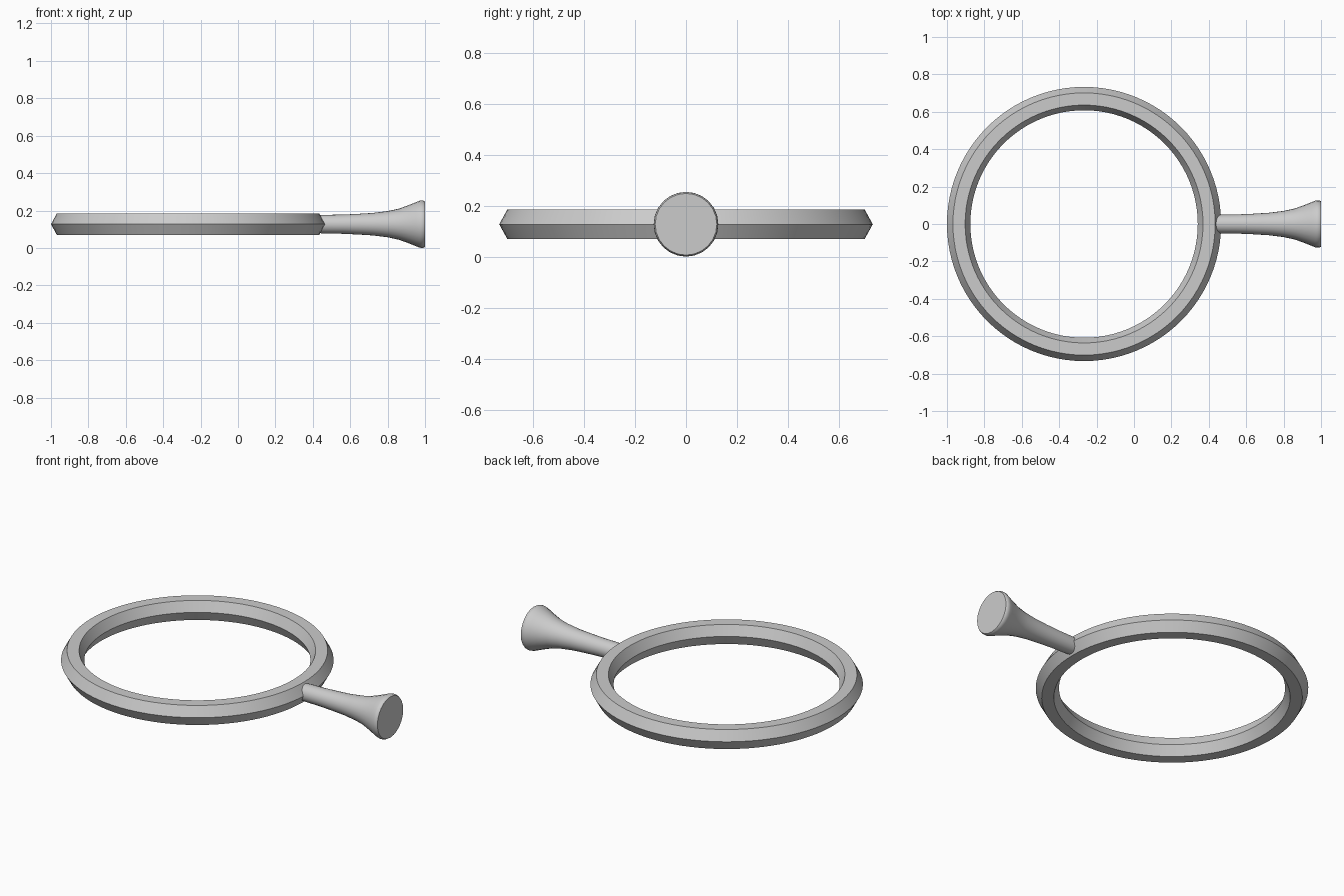
import bpy, bmesh
from math import cos, sin, tau

if "Cube" in bpy.data.objects:
    bpy.data.objects.remove(bpy.data.objects["Cube"])

AXIS_Z = 0.127
RING_X = -0.267


def lathe(name, profile, sides, place, closed=False):
    """Revolve (radius, height) points; place(r, h, angle) gives the position."""
    bm = bmesh.new()
    rings = [[bm.verts.new(place(r, h, tau * i / sides)) for i in range(sides)]
             for r, h in profile]
    pairs = list(zip(rings, rings[1:] + rings[:1])) if closed else list(zip(rings, rings[1:]))
    for a, b in pairs:
        for i in range(sides):
            j = (i + 1) % sides
            bm.faces.new((a[i], a[j], b[j], b[i]))
    if not closed:
        bm.faces.new(rings[0])
        bm.faces.new(rings[-1])
    bmesh.ops.recalc_face_normals(bm, faces=bm.faces)
    mesh = bpy.data.meshes.new(name)
    bm.to_mesh(mesh)
    bm.free()
    obj = bpy.data.objects.new(name, mesh)
    bpy.context.collection.objects.link(obj)
    bpy.ops.object.select_all(action='DESELECT')
    obj.select_set(True)
    bpy.context.view_layer.objects.active = obj
    bpy.ops.object.shade_smooth_by_angle(angle=0.6)
    return obj


# Hexagonal-section ring frame, lying flat
lathe("ring_frame",
      [(0.733, 0), (0.701, 0.058), (0.636, 0.058), (0.608, 0), (0.636, -0.058), (0.701, -0.058)],
      96,
      lambda r, h, a: (RING_X + r * cos(a), r * sin(a), AXIS_Z + h),
      closed=True)

# Flared handle, turned about the x axis, with a softly rounded rim
lathe("handle",
      [(0.048, 0.435), (0.050, 0.47), (0.051, 0.55), (0.055, 0.64), (0.060, 0.72),
       (0.070, 0.80), (0.083, 0.86), (0.101, 0.91), (0.117, 0.95), (0.125, 0.97),
       (0.127, 0.98), (0.126, 0.992), (0.121, 1.0)],
      24,
      lambda r, h, a: (h, r * sin(a), AXIS_Z + r * cos(a)))
